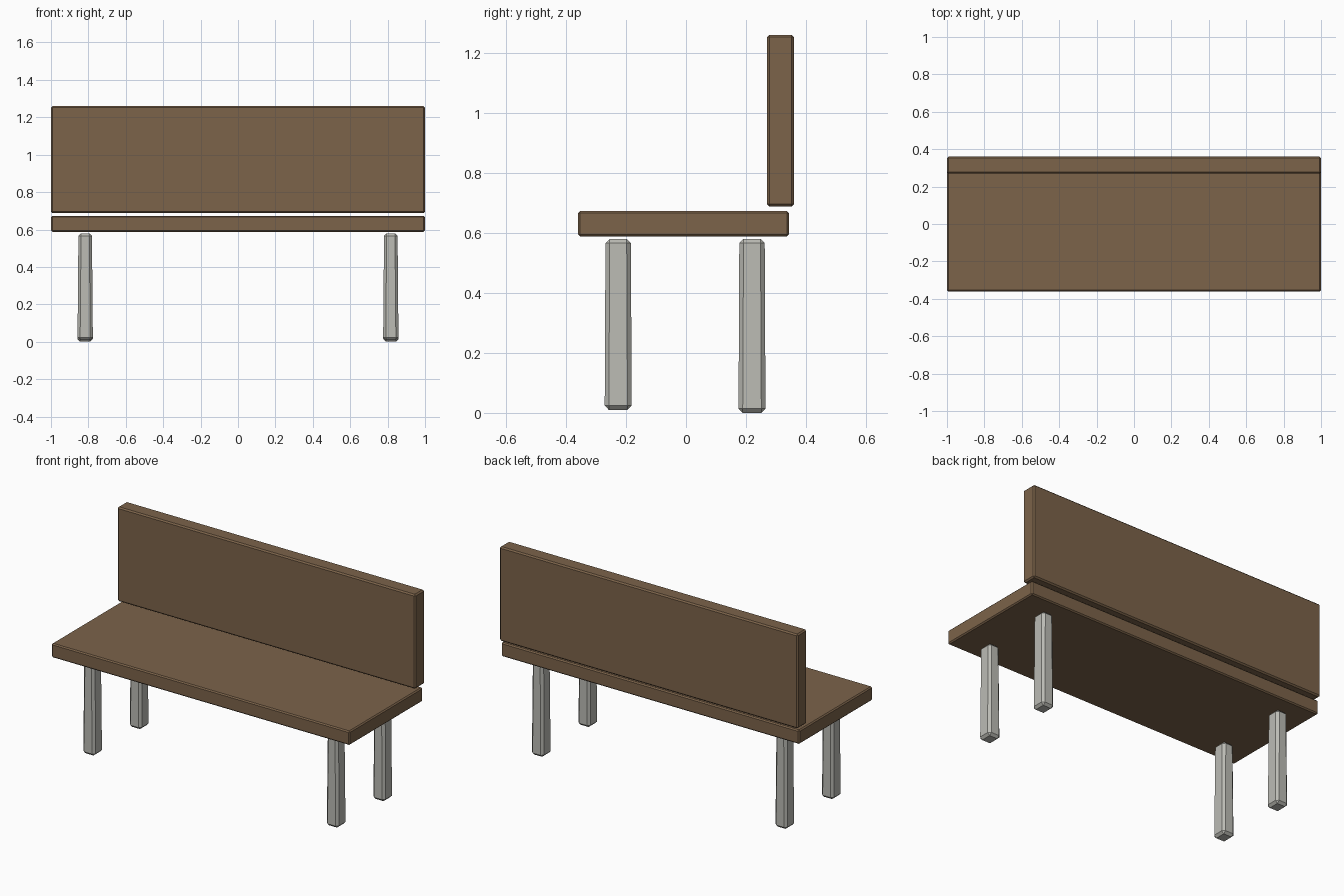
import bpy

cube = bpy.data.objects.get("Cube")
if cube:
    bpy.data.objects.remove(cube, do_unlink=True)


def make_material(name, rgb):
    mat = bpy.data.materials.new(name)
    mat.use_nodes = True
    color = (*rgb, 1.0)
    mat.diffuse_color = color
    mat.node_tree.nodes["Principled BSDF"].inputs["Base Color"].default_value = color
    return mat


wood = make_material("brown wood", (0.20, 0.125, 0.068))
metal = make_material("pale grey metal", (0.50, 0.50, 0.46))


def chamfered_box(name, low, high, bevel, mat):
    """Box spanning two corners, with flat cut edges."""
    center = [(a + b) / 2 for a, b in zip(low, high)]
    bpy.ops.mesh.primitive_cube_add(size=1, location=center)
    obj = bpy.context.object
    obj.name = name
    obj.scale = [b - a for a, b in zip(low, high)]
    bpy.ops.object.transform_apply(location=False, rotation=False, scale=True)
    obj.data.materials.append(mat)
    mod = obj.modifiers.new("chamfer", "BEVEL")
    mod.width = bevel
    mod.segments = 1
    return obj


# Seat plank and upright back panel
chamfered_box("seat", (-1, -0.36, 0.588), (1, 0.343, 0.673), 0.007, wood)
chamfered_box("backrest", (-1, 0.27, 0.688), (1, 0.36, 1.26), 0.008, wood)

# Four square legs, slightly narrower at the top
for side, x in (("left", 0.817), ("right", -0.817)):
    for end, y, foot in (("front", -0.226, 0.01), ("back", 0.22, 0.0)):
        leg = chamfered_box(f"{end}_{side}_leg", (x - 0.041, y - 0.045, foot),
                            (x + 0.041, y + 0.045, 0.58), 0.014, metal)
        for v in leg.data.vertices:
            if v.co.z > 0:
                v.co.x *= 0.88
                v.co.y *= 0.94
